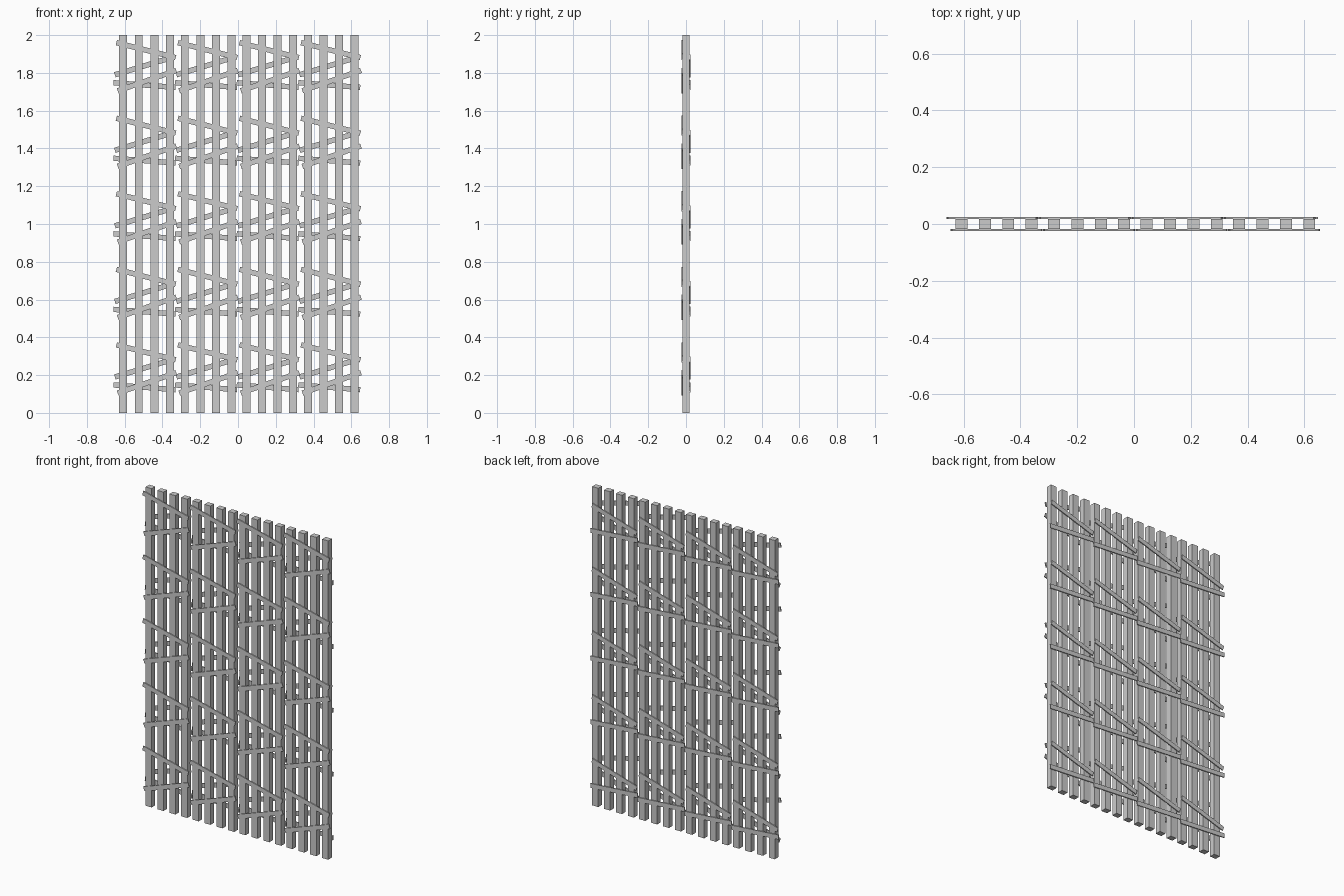
import bpy
from math import atan2, hypot

if "Cube" in bpy.data.objects:
    bpy.data.objects.remove(bpy.data.objects["Cube"])

PITCH = 0.326      # panel spacing
ROW = 0.4          # spacing of the slat rows
POST_Y = 0.036     # post depth
SLAT_Y = 0.006     # slat thickness


def box(name, centre, size, tilt=0.0):
    bpy.ops.mesh.primitive_cube_add(size=1, location=centre, rotation=(0, tilt, 0))
    ob = bpy.context.object
    ob.name = name
    ob.scale = size
    bpy.ops.object.transform_apply(location=False, rotation=True, scale=True)
    return ob


def slat(name, start, end, side):
    # thin board between two (x, z) points, side -1 is front, +1 is back
    (x0, z0), (x1, z1) = start, end
    y = side * (POST_Y + SLAT_Y) / 2
    box(name, ((x0 + x1) / 2, y, (z0 + z1) / 2),
        (hypot(x1 - x0, z1 - z0), SLAT_Y, 0.028), -atan2(z1 - z0, x1 - x0))


# slats of one panel in its top row
SLATS = [
    ("front_slat_falling", (-0.644, 1.960), (-0.330, 1.881), -1),
    ("front_slat_rising", (-0.637, 1.705), (-0.327, 1.813), -1),
    ("back_slat_rising", (-0.652, 1.790), (-0.342, 1.884), 1),
    ("back_slat_level", (-0.659, 1.748), (-0.331, 1.723), 1),
]

for p in range(4):
    dx = p * PITCH
    # upright posts
    for i in range(4):
        box("post", (-0.608 + 0.0825 * i + dx, 0, 1), (0.042, POST_Y, 2))
    # crossing slats
    for r in range(5):
        dz = -ROW * r
        for name, a, b, side in SLATS:
            slat(name, (a[0] + dx, a[1] + dz), (b[0] + dx, b[1] + dz), side)
